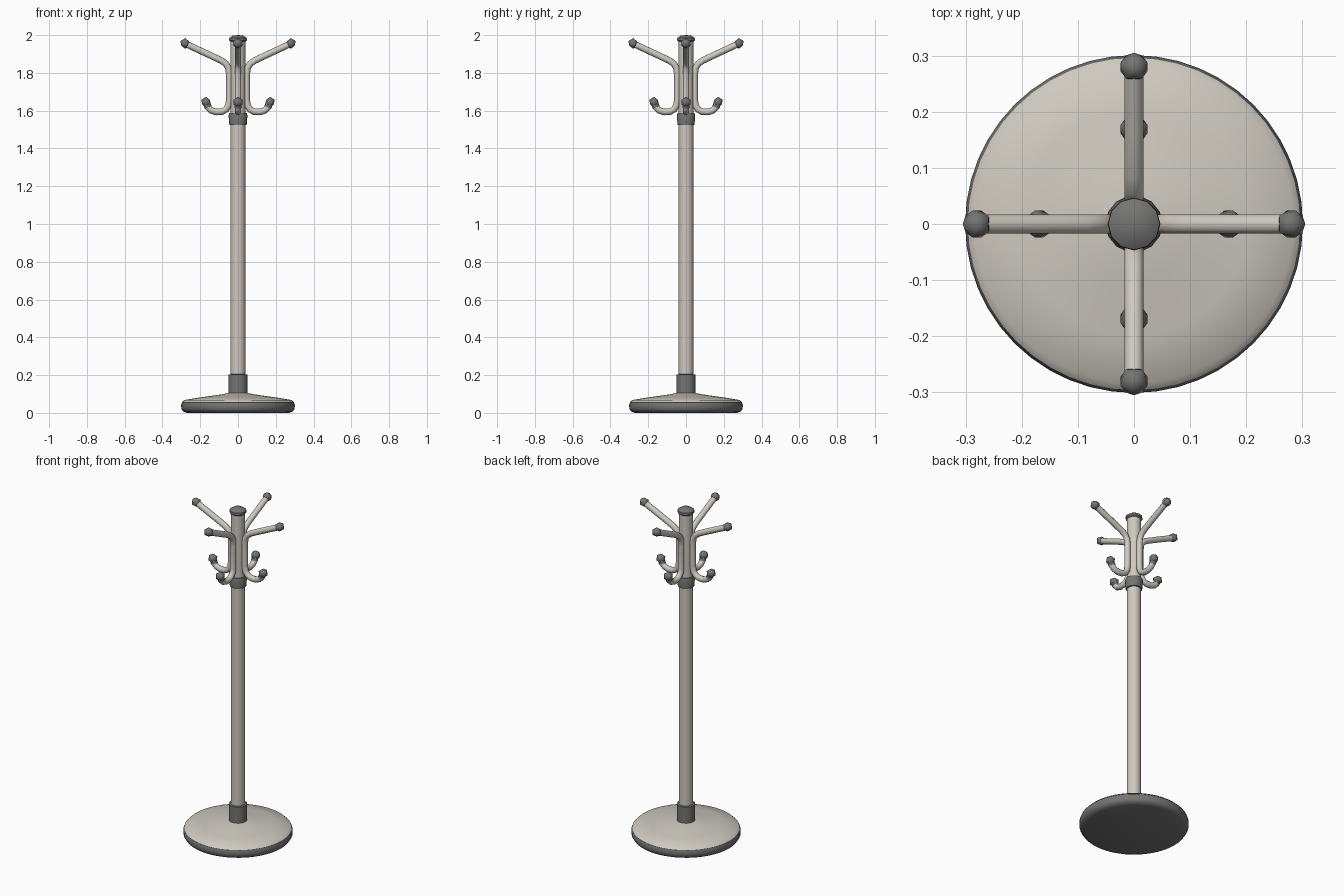
import bpy, bmesh, math
from mathutils import Matrix, Vector

if "Cube" in bpy.data.objects:
    bpy.data.objects.remove(bpy.data.objects["Cube"])


def material(name, rgb):
    m = bpy.data.materials.new(name)
    m.diffuse_color = (*rgb, 1)
    m.use_nodes = True
    m.node_tree.nodes["Principled BSDF"].inputs["Base Color"].default_value = m.diffuse_color
    return m


LIGHT = material("warm light grey", (0.62, 0.59, 0.53))
DARK = material("dark grey", (0.175, 0.175, 0.172))


def finish(name, bm, mat, angle=40):
    bmesh.ops.recalc_face_normals(bm, faces=bm.faces)
    me = bpy.data.meshes.new(name)
    bm.to_mesh(me)
    bm.free()
    me.materials.append(mat)
    ob = bpy.data.objects.new(name, me)
    bpy.context.collection.objects.link(ob)
    bpy.ops.object.select_all(action='DESELECT')
    ob.select_set(True)
    bpy.context.view_layer.objects.active = ob
    bpy.ops.object.shade_smooth_by_angle(angle=math.radians(angle))
    return ob


def lathe(name, profile, sides, mat):
    """Spin an (r, z) profile around the z axis."""
    bm = bmesh.new()
    vs = [bm.verts.new((r, 0, z)) for r, z in profile]
    es = [bm.edges.new(p) for p in zip(vs, vs[1:])]
    bmesh.ops.spin(bm, geom=vs + es, cent=(0, 0, 0), axis=(0, 0, 1),
                   angle=math.tau, steps=sides, use_duplicate=False)
    bmesh.ops.remove_doubles(bm, verts=bm.verts, dist=1e-5)
    return finish(name, bm, mat)


def tube(name, path, radius, sides, angle, mat):
    """Sweep a circle along an (r, z) path, turned about z."""
    bm = bmesh.new()
    pts = [Vector((r, 0, z)) for r, z in path]
    side = Vector((0, 1, 0))
    rings = []
    for i, p in enumerate(pts):
        t = (pts[min(i + 1, len(pts) - 1)] - pts[max(i - 1, 0)]).normalized()
        n = t.cross(side)
        rings.append([bm.verts.new(p + radius * (math.cos(a) * n + math.sin(a) * side))
                      for a in (math.tau * k / sides for k in range(sides))])
    for a, b in zip(rings, rings[1:]):
        for k in range(sides):
            j = (k + 1) % sides
            bm.faces.new((a[k], a[j], b[j], b[k]))
    bm.faces.new(rings[0])
    bm.faces.new(rings[-1])
    bm.transform(Matrix.Rotation(angle, 4, 'Z'))
    return finish(name, bm, mat, 60)


def knob(name, r, z, angle):
    bm = bmesh.new()
    bmesh.ops.create_icosphere(bm, subdivisions=1, radius=0.028)
    bm.transform(Matrix.Rotation(angle, 4, 'Z') @ Matrix.Translation((r, 0, z)))
    return finish(name, bm, DARK, 60)


# Weighted round base: dark rim and underside, light sloping top
lathe("base_rim", [(0, 0), (0.27, 0), (0.291, 0.008), (0.30, 0.022), (0.301, 0.042),
                   (0.296, 0.056), (0.288, 0.06)], 48, DARK)
lathe("base_top", [(0.296, 0.057), (0.284, 0.068), (0.20, 0.082), (0.10, 0.096),
                   (0.045, 0.106), (0, 0.106)], 48, LIGHT)

# Pole with its collars and domed cap
lathe("pole", [(0, 0.10), (0.039, 0.10), (0.039, 1.98), (0, 1.98)], 20, LIGHT)
lathe("lower_collar", [(0.038, 0.095), (0.051, 0.095), (0.051, 0.203), (0.038, 0.205)], 14, DARK)
lathe("upper_collar", [(0.038, 1.523), (0.046, 1.525), (0.05, 1.575), (0.046, 1.588),
                       (0.038, 1.588)], 14, DARK)
lathe("top_cap", [(0, 1.965), (0.04, 1.965), (0.047, 1.972), (0.046, 1.985),
                  (0.028, 1.997), (0, 2.0)], 12, DARK)

# Four bent rods, each an upper arm and a lower hook, tipped with knobs
PATH = [(0.28, 1.955), (0.17, 1.904), (0.09, 1.866), (0.064, 1.848), (0.05, 1.825),
        (0.046, 1.79), (0.046, 1.66), (0.05, 1.628), (0.064, 1.606), (0.085, 1.595),
        (0.115, 1.593), (0.142, 1.601), (0.158, 1.617), (0.168, 1.645)]
for i, side in enumerate(("right", "back", "left", "front")):
    a = i * math.pi / 2
    tube(side + "_hook_rod", PATH, 0.0175, 10, a, LIGHT)
    knob(side + "_arm_knob", 0.28, 1.956, a)
    knob(side + "_hook_knob", 0.169, 1.645, a)
    # flared dark ferrule below the lower knob
    tube(side + "_hook_ferrule", [(0.158, 1.617), (0.169, 1.647)], 0.0195, 8, a, DARK)
